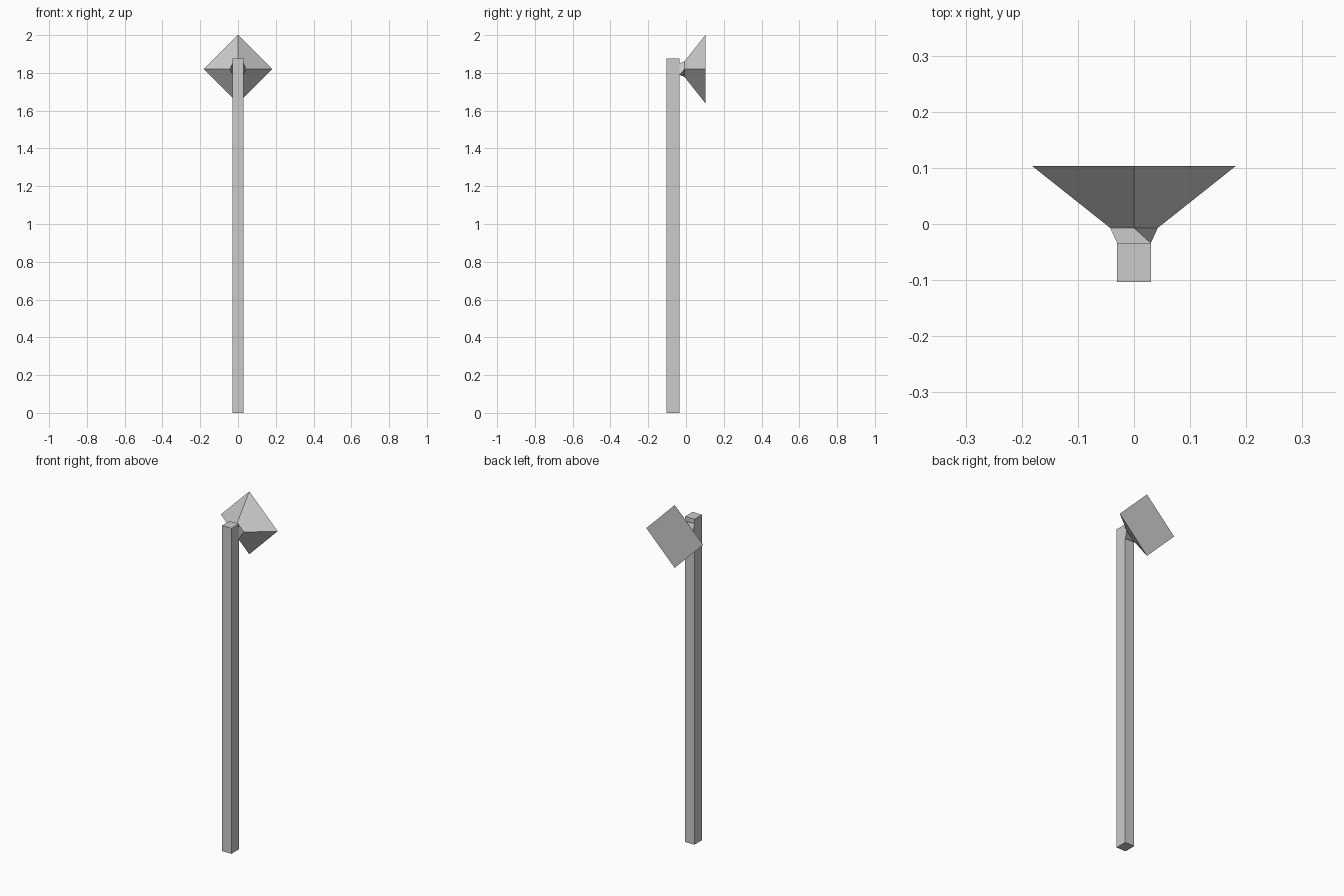
import bpy
import bmesh
from math import cos, sin, radians, sqrt

cube = bpy.data.objects.get("Cube")
if cube:
    bpy.data.objects.remove(cube, do_unlink=True)

grey = bpy.data.materials.new("light_grey")
grey.use_nodes = True
colour = (0.6, 0.6, 0.6, 1)
grey.diffuse_color = colour
grey.node_tree.nodes["Principled BSDF"].inputs["Base Color"].default_value = colour

HALF = 0.03               # half width of the post
POST_FRONT, POST_BACK = -0.103, -0.034
HEAD_Z = 1.82             # centre height of the lamp head
NECK_R = HALF * sqrt(2)


def add_object(name, bm):
    bmesh.ops.recalc_face_normals(bm, faces=bm.faces)
    mesh = bpy.data.meshes.new(name)
    bm.to_mesh(mesh)
    bm.free()
    mesh.materials.append(grey)
    obj = bpy.data.objects.new(name, mesh)
    bpy.context.collection.objects.link(obj)
    return obj


def loft(name, sections, cap_start=False, cap_end=False):
    """Join four-sided rings, each given as (y, radius, start angle)."""
    bm = bmesh.new()
    rings = []
    for y, r, start in sections:
        angles = [radians(start + 90 * i) for i in range(4)]
        rings.append([bm.verts.new((r * cos(a), y, HEAD_Z + r * sin(a))) for a in angles])
    for a, b in zip(rings, rings[1:]):
        for i in range(4):
            j = (i + 1) % 4
            bm.faces.new((a[i], a[j], b[j], b[i]))
    if cap_start:
        bm.faces.new(rings[0])
    if cap_end:
        bm.faces.new(rings[-1])
    return add_object(name, bm)


# Square post
bm = bmesh.new()
bmesh.ops.create_cube(bm, size=1)
bmesh.ops.scale(bm, vec=(2 * HALF, POST_BACK - POST_FRONT, 1.875), verts=bm.verts)
bmesh.ops.translate(bm, vec=(0, (POST_FRONT + POST_BACK) / 2, 1.875 / 2), verts=bm.verts)
add_object("post", bm)

# Neck twisting from the square post to the diamond head
loft("neck", [(POST_BACK, NECK_R, 45), (-0.007, NECK_R, 90)])

# Flared diamond head with a flat back
loft("head", [(-0.007, NECK_R, 90), (0.103, 0.181, 90)], cap_end=True)
